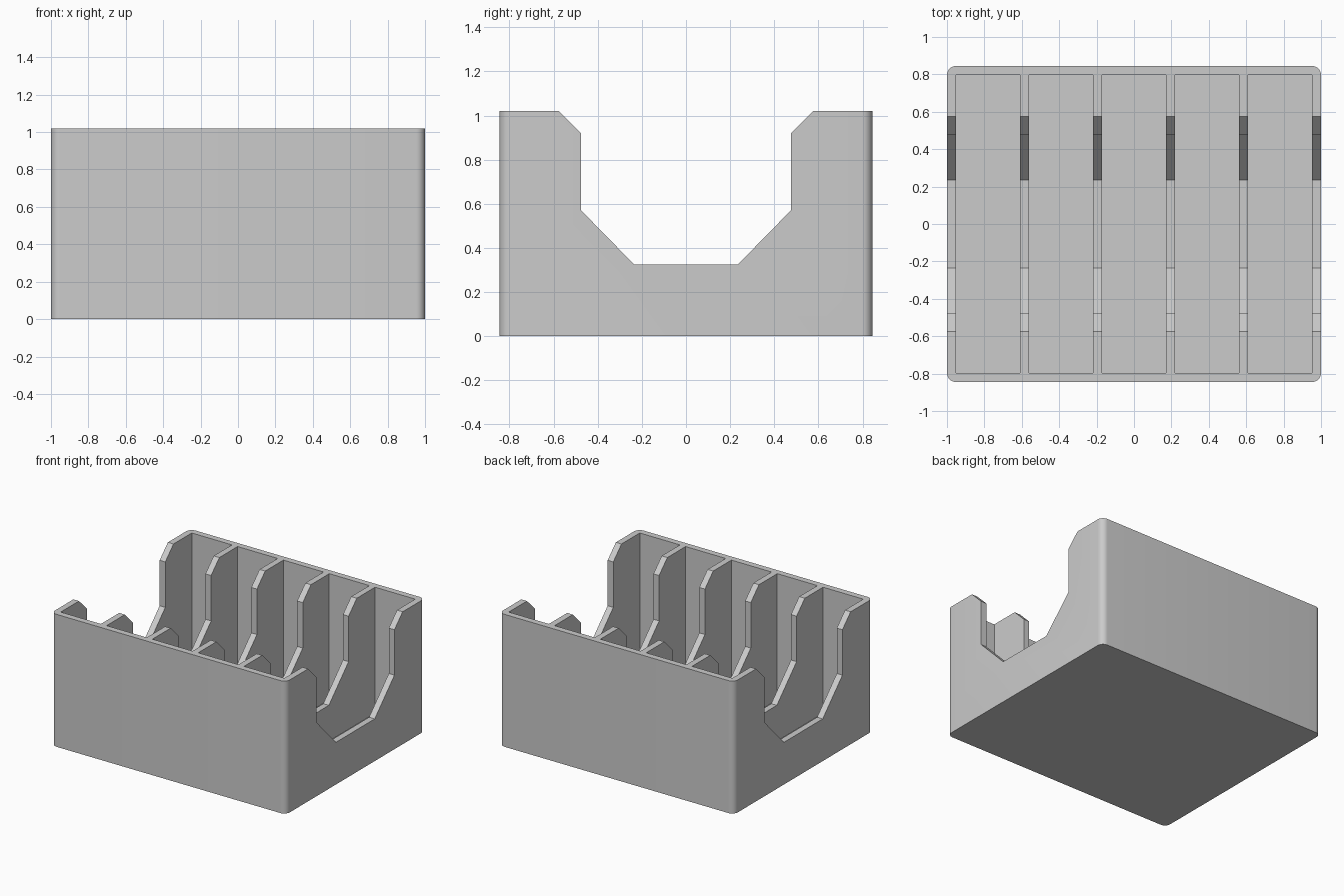
import bpy, bmesh, math

default = bpy.data.objects.get("Cube")
if default:
    bpy.data.objects.remove(default, do_unlink=True)

WIDTH, DEPTH, HEIGHT = 2.0, 1.69, 1.02
WALL, FLOOR, SLOTS = 0.048, 0.05, 5

grey = bpy.data.materials.new("light grey plastic")
grey.use_nodes = True
colour = (0.6, 0.6, 0.6, 1)
grey.diffuse_color = colour
grey.node_tree.nodes["Principled BSDF"].inputs["Base Color"].default_value = colour


def add_box(bm, x, z0, sx, sy, sz):
    verts = bmesh.ops.create_cube(bm, size=1)["verts"]
    bmesh.ops.scale(bm, vec=(sx, sy, sz), verts=verts)
    bmesh.ops.translate(bm, vec=(x, 0, z0 + sz / 2), verts=verts)


def to_object(bm, name):
    bmesh.ops.recalc_face_normals(bm, faces=bm.faces)
    mesh = bpy.data.meshes.new(name)
    bm.to_mesh(mesh)
    bm.free()
    obj = bpy.data.objects.new(name, mesh)
    bpy.context.collection.objects.link(obj)
    mesh.materials.append(grey)
    return obj


# Outer block with rounded upright corners
bm = bmesh.new()
add_box(bm, 0, 0, WIDTH, DEPTH, HEIGHT)
upright = [e for e in bm.edges if abs(e.verts[0].co.z - e.verts[1].co.z) > 0.5]
bmesh.ops.bevel(bm, geom=upright, offset=WALL, segments=8, profile=0.5, affect='EDGES')
tray = to_object(bm, "divided_tray")

# Row of open compartments separated by thin dividers
bm = bmesh.new()
pitch = (WIDTH - WALL) / SLOTS
for i in range(SLOTS):
    add_box(bm, (i - (SLOTS - 1) / 2) * pitch, FLOOR,
            pitch - WALL, DEPTH - 2 * WALL, HEIGHT + 0.2)
pockets = to_object(bm, "compartment_cutter")

# Chamfered finger notch running through every divider
half = [(0.235, 0.325), (0.475, 0.57), (0.475, 0.92), (0.575, HEIGHT), (0.575, HEIGHT + 0.2)]
outline = half + [(-y, z) for y, z in reversed(half)]
bm = bmesh.new()
face = bm.faces.new([bm.verts.new((-WIDTH, y, z)) for y, z in outline])
side = bmesh.ops.extrude_face_region(bm, geom=[face])["geom"]
bmesh.ops.translate(bm, vec=(2 * WIDTH, 0, 0),
                    verts=[v for v in side if isinstance(v, bmesh.types.BMVert)])
notch = to_object(bm, "notch_cutter")

# Cut the block, then discard the cutters
bpy.ops.object.select_all(action='DESELECT')
bpy.context.view_layer.objects.active = tray
tray.select_set(True)
for cutter in (pockets, notch):
    cutter.hide_render = True
    mod = tray.modifiers.new(cutter.name, 'BOOLEAN')
    mod.operation, mod.solver, mod.object = 'DIFFERENCE', 'EXACT', cutter
    bpy.ops.object.modifier_apply(modifier=mod.name)
    bpy.data.objects.remove(cutter, do_unlink=True)

bpy.ops.object.shade_smooth_by_angle(angle=math.radians(30))
